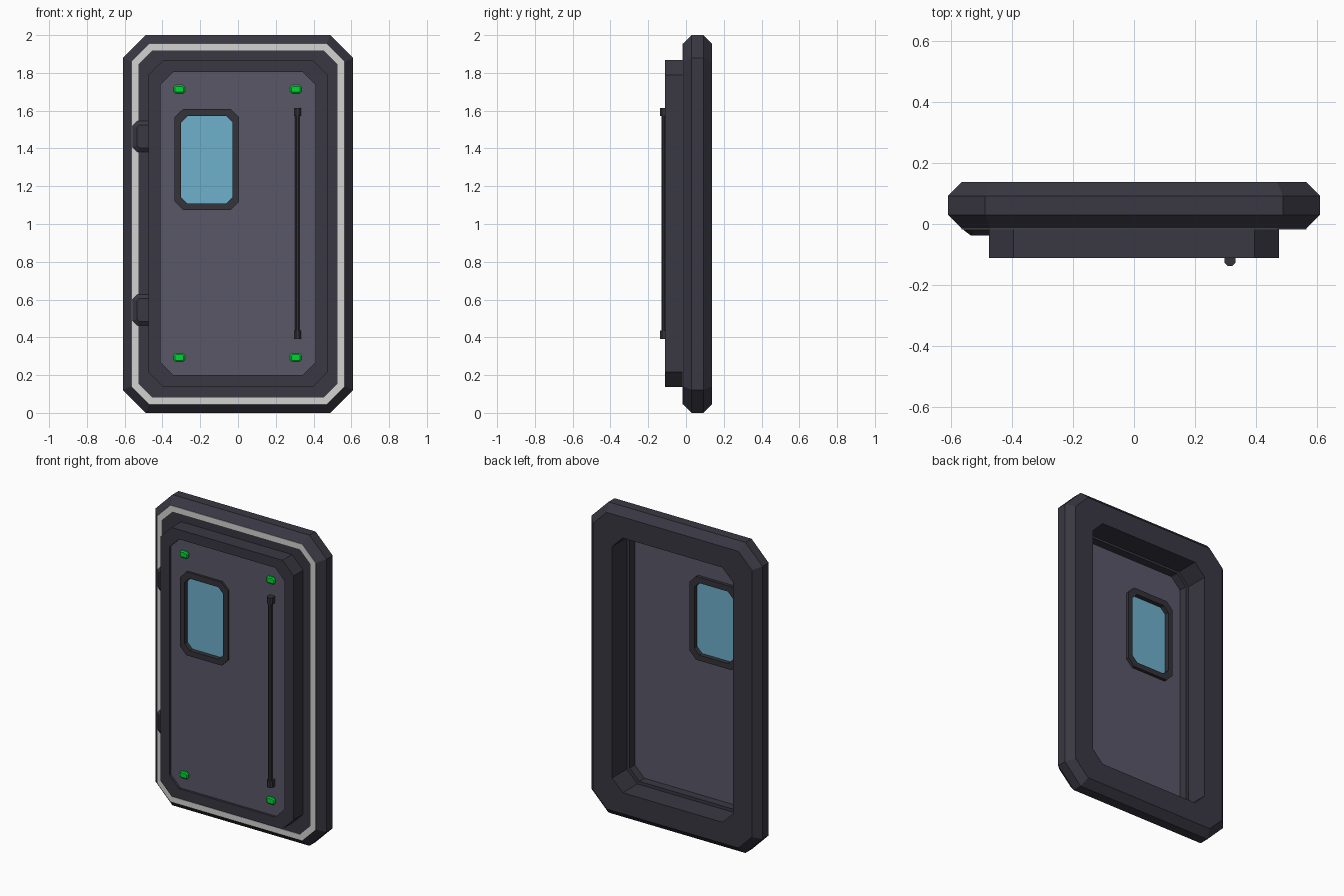
import bpy, bmesh, math

if "Cube" in bpy.data.objects:
    bpy.data.objects.remove(bpy.data.objects["Cube"])


def material(name, r, g, b):
    m = bpy.data.materials.new(name)
    m.diffuse_color = (r, g, b, 1)
    m.use_nodes = True
    m.node_tree.nodes["Principled BSDF"].inputs["Base Color"].default_value = m.diffuse_color
    return m


FRAME = material("dark slate", 0.041, 0.038, 0.054)
TRIM = material("charcoal", 0.034, 0.033, 0.042)
PANEL = material("grey purple", 0.103, 0.095, 0.138)
GLASS = material("window blue", 0.155, 0.44, 0.60)
GREEN = material("signal green", 0.0, 0.66, 0.035)
SEAL = material("pale grey", 0.65, 0.65, 0.64)


def finish(bm, name, mat):
    bmesh.ops.recalc_face_normals(bm, faces=bm.faces)
    me = bpy.data.meshes.new(name)
    bm.to_mesh(me)
    bm.free()
    me.materials.append(mat)
    ob = bpy.data.objects.new(name, me)
    bpy.context.collection.objects.link(ob)
    return ob


def octagon(x0, x1, z0, z1, c):
    """Rectangle with cut corners."""
    return [(x0 + c, z0), (x1 - c, z0), (x1, z0 + c), (x1, z1 - c),
            (x1 - c, z1), (x0 + c, z1), (x0, z1 - c), (x0, z0 + c)]


def inset(box, d):
    """Evenly offset a cut-corner rectangle inwards."""
    x0, x1, z0, z1, c = box
    return (x0 + d, x1 - d, z0 + d, z1 - d, max(c - d * (2 - math.sqrt(2)), 0.004))


def loft(name, sections, mat, ring=False):
    """Join cut-corner outlines at depths y: a hollow ring or a capped solid."""
    bm = bmesh.new()
    loops = [[bm.verts.new((x, y, z)) for x, z in octagon(*box)] for box, y in sections]
    pairs = list(zip(loops, loops[1:]))
    if ring:
        pairs.append((loops[-1], loops[0]))
    else:
        bm.faces.new(loops[0])
        bm.faces.new(loops[-1])
    for a, b in pairs:
        for i in range(8):
            j = (i + 1) % 8
            bm.faces.new((a[i], a[j], b[j], b[i]))
    return finish(bm, name, mat)


# outer wall frame with bevelled rim
outer = (-0.61, 0.61, 0.0, 2.0, 0.122)
rim = inset(outer, 0.045)
opening = (-0.43, 0.43, 0.18, 1.82, 0.075)
loft("wall_frame", [(rim, -0.015), (outer, 0.030), (outer, 0.092),
                    (rim, 0.137), (opening, 0.137), (opening, -0.015)], FRAME, True)

# pale seal strip around the front face
seal_in = inset(outer, 0.082)
loft("seal_strip", [(rim, -0.014), (rim, -0.018), (seal_in, -0.018), (seal_in, -0.014)],
     SEAL, True)

# door surround
door_out = (-0.475, 0.475, 0.137, 1.868, 0.08)
door_in = (-0.41, 0.41, 0.20, 1.806, 0.068)
loft("door_surround", [(door_out, -0.012), (door_out, -0.112),
                       (door_in, -0.112), (door_in, -0.012)], FRAME, True)

# door panel with a window hole
win_out = (-0.335, 0.005, 1.073, 1.610, 0.045)
win_in = (-0.302, -0.028, 1.108, 1.572, 0.035)
hole = inset(win_out, 0.015)
loft("door_panel", [(door_in, -0.065), (door_in, -0.097), (hole, -0.097), (hole, -0.065)],
     PANEL, True)

# window frame and glass
loft("window_frame", [(win_out, -0.045), (win_out, -0.111),
                      (win_in, -0.111), (win_in, -0.045)], TRIM, True)
glass = inset(win_in, -0.005)
loft("window_glass", [(glass, -0.082), (glass, -0.074)], GLASS)

# corner signal lights
for sx, x in (("left", -0.311), ("right", 0.306)):
    for sz, z in (("lower", 0.293), ("upper", 1.713)):
        lamp = (x - 0.030, x + 0.030, z - 0.022, z + 0.022, 0.010)
        loft(f"light_{sz}_{sx}", [(lamp, -0.09), (lamp, -0.105), (inset(lamp, 0.007), -0.111)],
             GREEN)

# hinges
for n, z in (("lower", 0.545), ("upper", 1.463)):
    base = (-0.558, -0.44, z - 0.082, z + 0.082, 0.025)
    loft(f"hinge_{n}", [(base, -0.010), (base, -0.020), (inset(base, 0.022), -0.037)], FRAME)


# handle bar and its two brackets, as cut-corner prisms along z
def upright(name, x0, x1, y0, y1, c, z0, z1):
    bm = bmesh.new()
    f = bm.faces.new([bm.verts.new((x, y, z0)) for x, y in octagon(x0, x1, y0, y1, c)])
    new = bmesh.ops.extrude_face_region(bm, geom=[f])["geom"]
    bmesh.ops.translate(bm, vec=(0, 0, z1 - z0),
                        verts=[v for v in new if isinstance(v, bmesh.types.BMVert)])
    # extrusion keeps the first face as the lower cap
    if not f.is_valid:
        bmesh.ops.holes_fill(bm, edges=bm.edges)
    return finish(bm, name, TRIM)


upright("handle_bar", 0.302, 0.326, -0.131, -0.109, 0.007, 0.41, 1.59)
for n, z in (("lower", 0.413), ("upper", 1.593)):
    upright(f"handle_bracket_{n}", 0.296, 0.333, -0.137, -0.090, 0.010, z - 0.022, z + 0.022)
